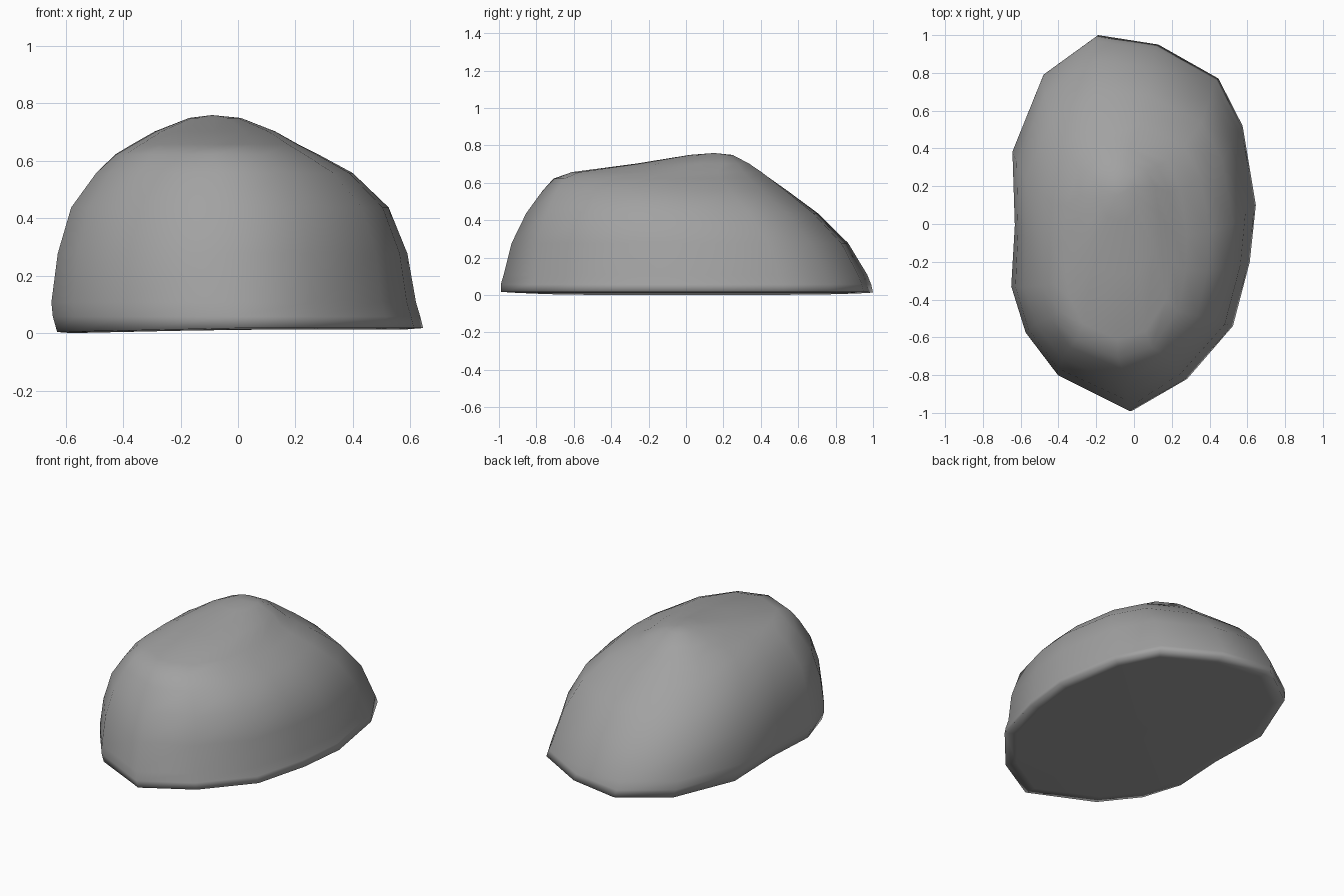
import bpy, bmesh
from math import atan2, cos, sin

cube = bpy.data.objects.get("Cube")
if cube:
    bpy.data.objects.remove(cube, do_unlink=True)

# Stone colour
stone = bpy.data.materials.new("stone grey")
stone.use_nodes = True
grey = (0.36, 0.36, 0.36, 1)
stone.diffuse_color = grey
bsdf = stone.node_tree.nodes["Principled BSDF"]
bsdf.inputs["Base Color"].default_value = grey
bsdf.inputs["Roughness"].default_value = 0.9

# Footprint, scaled to -1..1 on both axes
footprint = [(-.03, -.99), (.43, -.82), (.81, -.54), (.95, -.2), (1, .1),
             (.89, .52), (.69, .77), (.19, .95), (-.31, 1), (-.74, .8),
             (-.99, .4), (-.97, 0), (-1, -.33), (-.88, -.58), (-.62, -.8)]

# Levels: height, x range, y range, blend from footprint to rounded box
levels = [(.015, -.58, .58, -.92, .92, 0),
          (.02, -.63, .645, -1, 1, 0),
          (.06, -.645, .635, -1, .99, 0),
          (.11, -.65, .62, -.985, .97, 0),
          (.28, -.63, .59, -.94, .87, .15),
          (.44, -.585, .525, -.86, .71, .3),
          (.56, -.50, .40, -.77, .55, .55),
          (.625, -.43, .28, -.71, .46, .75),
          (.66, -.37, .21, -.61, .41, .9),
          (.705, -.29, .13, -.27, .34, 1),
          (.752, -.17, .01, .02, .25, 1)]


def ring(bm, z, x0, x1, y0, y1, blend):
    verts = []
    for u, v in footprint:
        a = atan2(v, u)
        r = (abs(cos(a)) ** 2.5 + abs(sin(a)) ** 2.5) ** -.4
        u += (r * cos(a) - u) * blend
        v += (r * sin(a) - v) * blend
        x = (x0 + x1) / 2 + u * (x1 - x0) / 2
        y = (y0 + y1) / 2 + v * (y1 - y0) / 2
        # The underside dips slightly on one side
        dip = .014 * max(0, -x / .65) if z < .05 else 0
        verts.append(bm.verts.new((x, y, z - dip)))
    return verts


# Boulder: stacked rings, flat underside and a crown
bm = bmesh.new()
rings = [ring(bm, *level) for level in levels]
n = len(footprint)
for low, high in zip(rings, rings[1:]):
    for i in range(n):
        j = (i + 1) % n
        bm.faces.new((low[i], low[j], high[j], high[i]))
crown = bm.verts.new((-.09, .15, .762))
base = bm.verts.new((0, 0, .015))
for i in range(n):
    j = (i + 1) % n
    bm.faces.new((rings[-1][i], rings[-1][j], crown))
    bm.faces.new((rings[0][j], rings[0][i], base))
bmesh.ops.recalc_face_normals(bm, faces=bm.faces)
for face in bm.faces:
    face.smooth = True
low_z = min(v.co.z for v in bm.verts)
bmesh.ops.translate(bm, verts=bm.verts, vec=(0, 0, -low_z))

mesh = bpy.data.meshes.new("boulder")
bm.to_mesh(mesh)
bm.free()
mesh.materials.append(stone)
bpy.context.collection.objects.link(bpy.data.objects.new("boulder", mesh))
